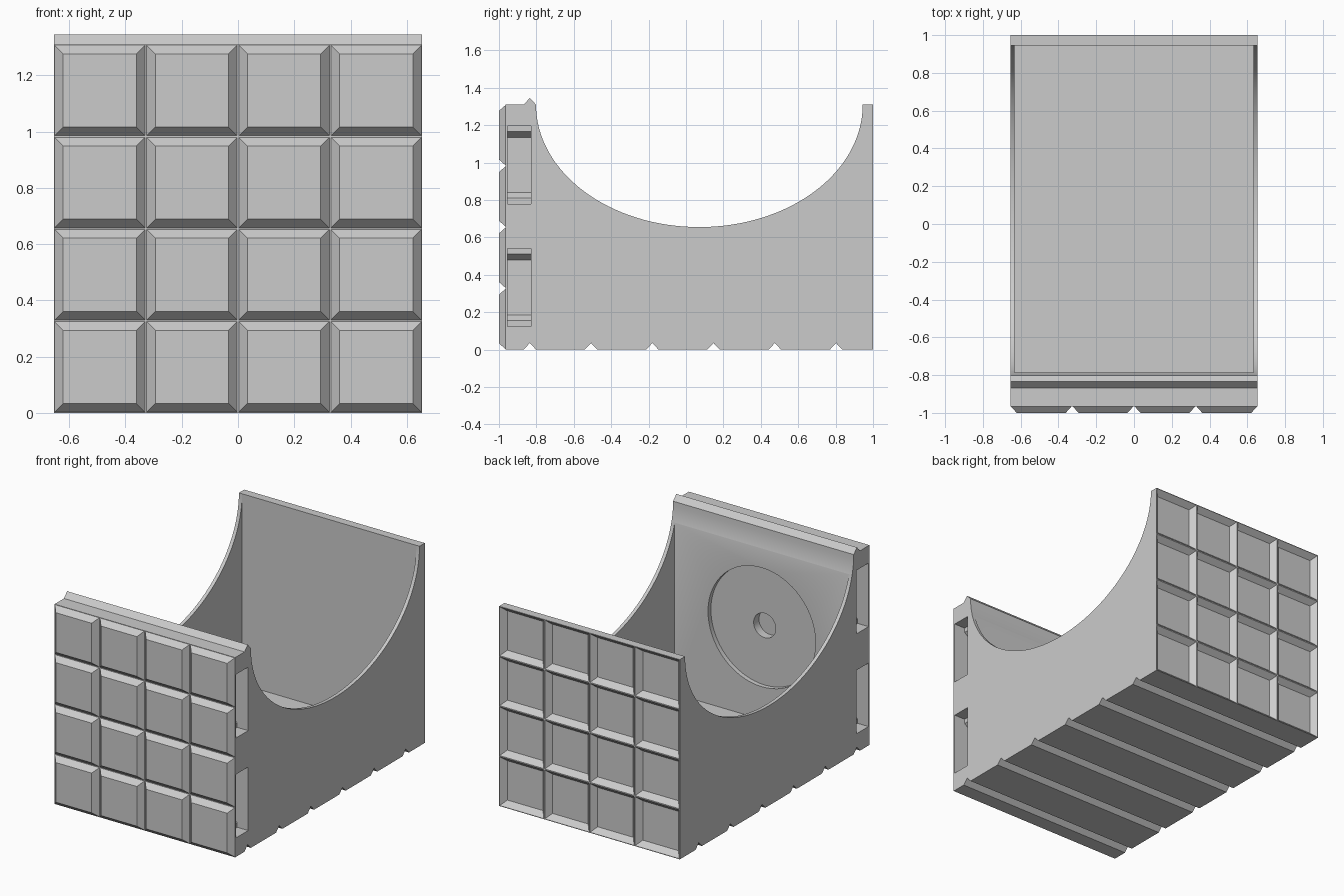
import bpy, bmesh, math
from mathutils import Matrix

if "Cube" in bpy.data.objects:
    bpy.data.objects.remove(bpy.data.objects["Cube"], do_unlink=True)

W, H = 0.655, 1.31          # half width, height
PITCH = H / 4               # tile spacing
NOTCH = 0.033               # half width of the interlocking V shapes
DEPTH = 0.035
INNER_FRONT, INNER_BACK = -0.785, 0.945

grey = bpy.data.materials.new("light_grey")
grey.use_nodes = True
colour = (0.6, 0.6, 0.6, 1)
grey.diffuse_color = colour
grey.node_tree.nodes["Principled BSDF"].inputs["Base Color"].default_value = colour


def make_object(name, bm):
    bmesh.ops.recalc_face_normals(bm, faces=bm.faces)
    mesh = bpy.data.meshes.new(name)
    bm.to_mesh(mesh)
    bm.free()
    ob = bpy.data.objects.new(name, mesh)
    bpy.context.collection.objects.link(ob)
    return ob


def loft(bm, rings):
    """Join closed rings of points into a capped solid."""
    loops = [[bm.verts.new(p) for p in ring] for ring in rings]
    n = len(loops[0])
    for a, b in zip(loops, loops[1:]):
        for i in range(n):
            j = (i + 1) % n
            bm.faces.new((a[i], a[j], b[j], b[i]))
    bm.faces.new(loops[0])
    bm.faces.new(loops[-1][::-1])


def square(x, y, z, r):
    return [(x - r, y, z - r), (x + r, y, z - r), (x + r, y, z + r), (x - r, y, z + r)]


def tile_grid(bm, sections):
    """Four by four grid of bevelled tiles; sections are (y, half size)."""
    for i in range(4):
        for j in range(4):
            x, z = -W + PITCH * (i + 0.5), PITCH * (j + 0.5)
            loft(bm, [square(x, y, z, r) for y, r in sections])


def box(bm, lo, hi):
    loft(bm, [[(lo[0], lo[1], z), (hi[0], lo[1], z), (hi[0], hi[1], z), (lo[0], hi[1], z)]
              for z in (lo[2], hi[2])])


def disc(bm, radius, y0, y1, z):
    ring = [(radius * math.cos(a), radius * math.sin(a) + z)
            for a in (math.tau * k / 64 for k in range(64))]
    loft(bm, [[(x, y, h) for x, h in ring] for y in (y0, y1)])


def cut(target, name, bm):
    cutter = make_object(name, bm)
    cutter.hide_render = True
    mod = target.modifiers.new(name, "BOOLEAN")
    mod.operation, mod.solver, mod.object = "DIFFERENCE", "EXACT", cutter
    bpy.context.view_layer.update()
    mesh = bpy.data.meshes.new_from_object(
        target.evaluated_get(bpy.context.evaluated_depsgraph_get()))
    target.modifiers.clear()
    target.data = mesh
    bpy.data.objects.remove(cutter, do_unlink=True)


# Side profile: grooved base, scooped opening, locking ridge
ridge_y = -0.835
profile = [(-1 + DEPTH, 0)]
for k in range(6):
    y = ridge_y + PITCH * k
    profile += [(y - NOTCH, 0), (y, DEPTH), (y + NOTCH, 0)]
profile += [(1, 0), (1, H)]
scoop_front = ridge_y + NOTCH
mid, radius = (INNER_BACK + scoop_front) / 2, (INNER_BACK - scoop_front) / 2
for k in range(65):
    a = math.pi * k / 64
    profile.append((mid + radius * math.cos(a), H - H / 2 * math.sin(a)))
profile += [(ridge_y, H + DEPTH), (ridge_y - NOTCH, H), (-1 + DEPTH, H)]

bm = bmesh.new()
loft(bm, [[(x, y, z) for y, z in profile] for x in (-W, W)])
body = make_object("bin_body", bm)

# Hollow interior
bm = bmesh.new()
box(bm, (-0.632, INNER_FRONT, 0.06), (0.632, INNER_BACK, 1.6))
cut(body, "interior_cutter", bm)

# Round recess and its centre hole behind the front panel
for name, r, y in (("recess_cutter", 0.39, -0.815), ("hole_cutter", 0.08, -0.87)):
    bm = bmesh.new()
    disc(bm, r, y, -0.7, 0.665)
    cut(body, name, bm)

# Sunken panels in the back, leaving ridges between them
bm = bmesh.new()
tile_grid(bm, [(1 - DEPTH, 0.129), (1, 0.16), (1.03, 0.16)])
cut(body, "back_panel_cutter", bm)

# Stepped clip slots in both sides of the front panel
bm = bmesh.new()
for side in (-1, 1):
    for z in (0.3325, 0.9875):
        half = [(0.7, 0.208), (0.575, 0.208), (0.575, 0.178), (0.535, 0.147)]
        outline = half + [(x, -h) for x, h in reversed(half)]
        loft(bm, [[(side * x, y, z + h) for x, h in outline] for y in (-0.955, -0.83)])
cut(body, "slot_cutter", bm)

# Raised bevelled tiles on the front
bm = bmesh.new()
tile_grid(bm, [(-1 + DEPTH, 0.161), (-1, 0.13)])
tiles = make_object("front_tiles", bm)

for ob in (body, tiles):
    ob.data.materials.clear()
    ob.data.materials.append(grey)
    for p in ob.data.polygons:
        p.material_index = 0

# Smooth the scoop and round recess, keep edges sharp
bpy.ops.object.select_all(action="DESELECT")
body.select_set(True)
bpy.context.view_layer.objects.active = body
bpy.ops.object.shade_smooth_by_angle(angle=math.radians(25))
